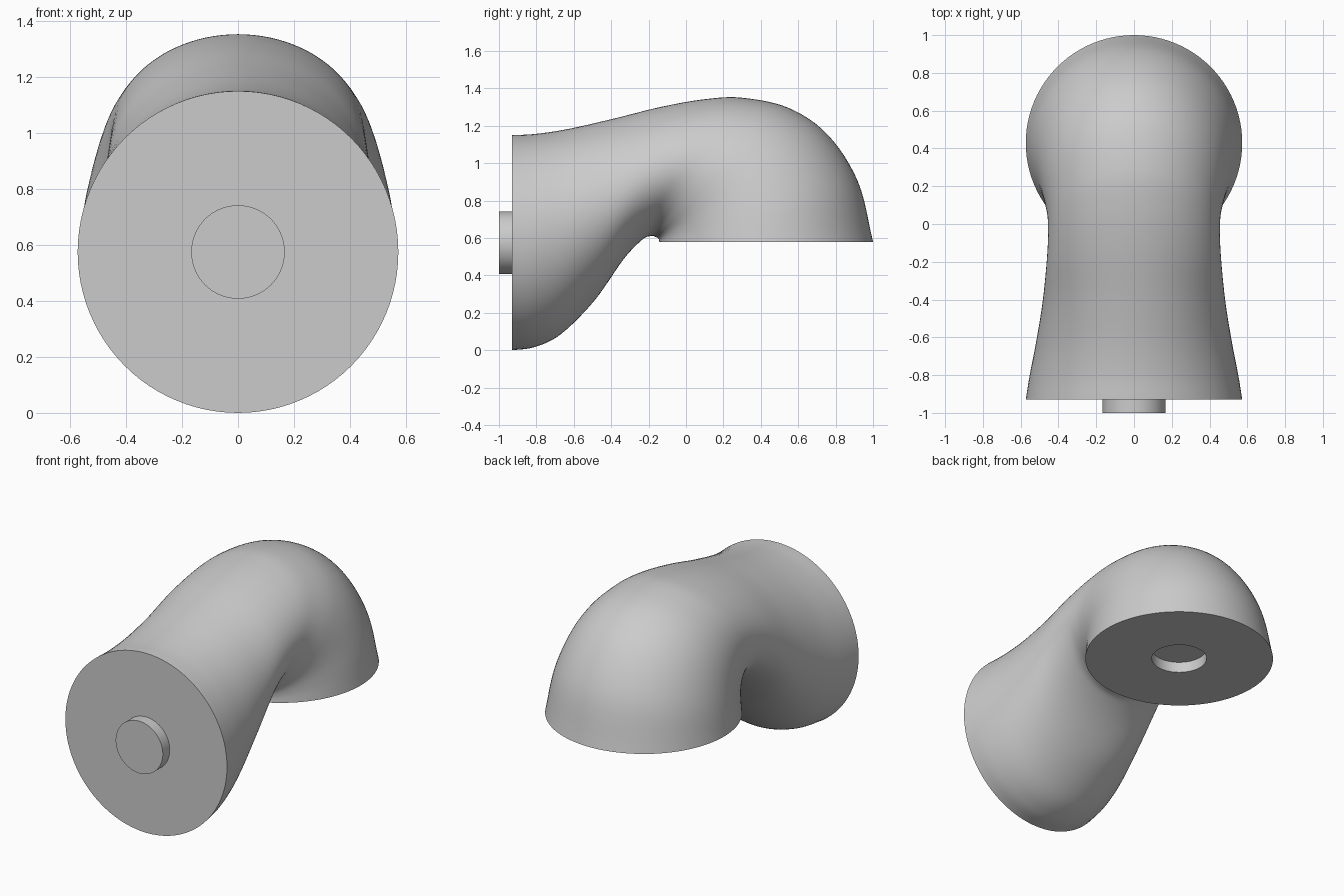
import bpy, bmesh, math
from mathutils import Vector

if "Cube" in bpy.data.objects:
    bpy.data.objects.remove(bpy.data.objects["Cube"])

N = 96                      # points around each ring
PEG_R, PEG_LEN = 0.167, 0.07

grey = bpy.data.materials.new("light grey")
grey.diffuse_color = (0.6, 0.6, 0.6, 1)
grey.use_nodes = True
grey.node_tree.nodes["Principled BSDF"].inputs["Base Color"].default_value = grey.diffuse_color

# Elbow sections: outer y, outer z, inner y, inner z, half width
SECTIONS = [
    (-0.93, 1.15, -0.93, 0.00, 0.573),
    (-0.80, 1.157, -0.81, 0.017, 0.553),
    (-0.62, 1.185, -0.67, 0.085, 0.522),
    (-0.38, 1.24, -0.49, 0.265, 0.487),
    (-0.13, 1.302, -0.335, 0.485, 0.465),
    (0.10, 1.342, -0.235, 0.59, 0.455),
    (0.30, 1.35, -0.187, 0.611, 0.459),
    (0.55, 1.295, -0.163, 0.606, 0.485),
    (0.76, 1.15, -0.15, 0.599, 0.515),
    (0.92, 0.90, -0.144, 0.59, 0.548),
    (1.00, 0.58, -0.143, 0.58, 0.573),
]


def spline(rows, steps):
    """Smooth curve through rows of numbers (Catmull-Rom)."""
    pts = [Vector(r) for r in rows]
    pts = [2 * pts[0] - pts[1]] + pts + [2 * pts[-1] - pts[-2]]
    out = []
    for a, b, c, d in zip(pts, pts[1:], pts[2:], pts[3:]):
        for i in range(steps):
            t = i / steps
            out.append(0.5 * (2 * b + (c - a) * t + (2 * a - 5 * b + 4 * c - d) * t**2
                              + (3 * b - a - 3 * c + d) * t**3))
    return out + [pts[-2]]


def ring(bm, centre, across, up):
    return [bm.verts.new(centre + across * math.sin(a) + up * math.cos(a))
            for a in (2 * math.pi * i / N for i in range(N))]


def bridge(bm, r1, r2):
    for i in range(N):
        j = (i + 1) % N
        bm.faces.new((r1[i], r1[j], r2[j], r2[i]))


def loft(name, rings_spec):
    """Skin a chain of elliptical rings and close both ends."""
    bm = bmesh.new()
    rings = [ring(bm, *spec) for spec in rings_spec]
    for r1, r2 in zip(rings, rings[1:]):
        bridge(bm, r1, r2)
    bm.faces.new(rings[0])
    bm.faces.new(rings[-1])
    bmesh.ops.recalc_face_normals(bm, faces=bm.faces)
    me = bpy.data.meshes.new(name)
    bm.to_mesh(me)
    bm.free()
    me.materials.append(grey)
    ob = bpy.data.objects.new(name, me)
    bpy.context.collection.objects.link(ob)
    bpy.ops.object.select_all(action='DESELECT')
    ob.select_set(True)
    bpy.context.view_layer.objects.active = ob
    bpy.ops.object.shade_smooth_by_angle(angle=math.radians(40))
    return ob


X, Y, Z = Vector((1, 0, 0)), Vector((0, 1, 0)), Vector((0, 0, 1))

# Curved elbow, ending in a flat underside with a round socket
body = []
for oy, oz, iy, iz, w in spline(SECTIONS, 6):
    outer, inner = Vector((0, oy, oz)), Vector((0, iy, iz))
    body.append(((outer + inner) / 2, X * w, (outer - inner) / 2))
end = body[-1][0]
body += [(end, X * PEG_R, Y * PEG_R),
         (end + Z * PEG_LEN, X * PEG_R, Y * PEG_R)]
loft("elbow_body", body)

# Round peg on the flat front face
loft("front_peg", [(Vector((0, y, 0.575)), X * PEG_R, Z * PEG_R)
                   for y in (-0.93, -1.0)])
